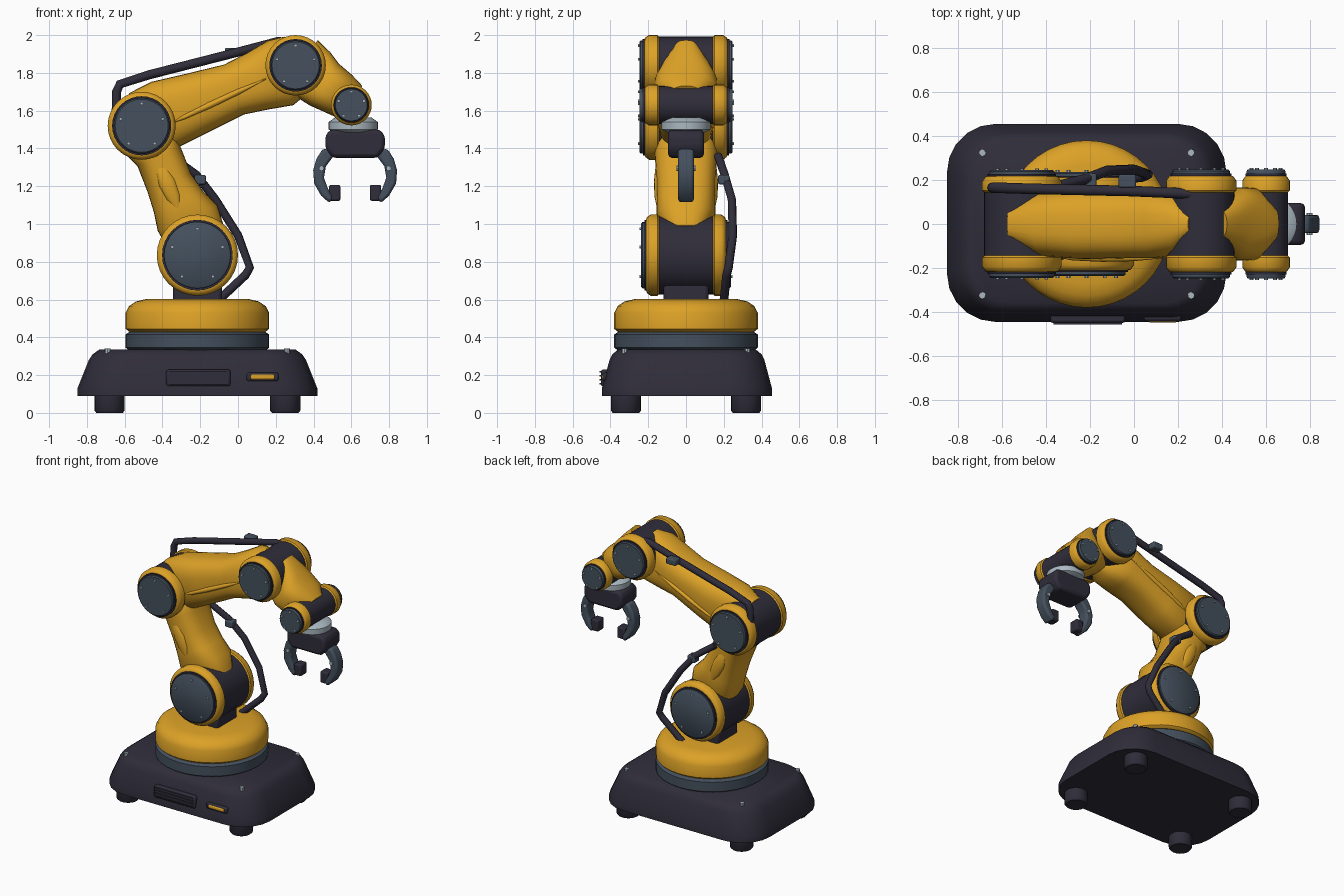
import bpy, bmesh, math
from mathutils import Vector as V

cube = bpy.data.objects.get("Cube")
if cube:
    bpy.data.objects.remove(cube)


def material(name, r, g, b):
    m = bpy.data.materials.new(name)
    m.use_nodes = True
    m.diffuse_color = (r, g, b, 1)
    m.node_tree.nodes["Principled BSDF"].inputs["Base Color"].default_value = (r, g, b, 1)
    return m


YELLOW = material("yellow paint", 0.72, 0.36, 0.02)
DARK = material("dark plastic", 0.029, 0.026, 0.042)
GREY = material("blue grey metal", 0.058, 0.08, 0.11)
LIGHT = material("light metal", 0.4, 0.48, 0.53)
X, Y, Z = V((1, 0, 0)), V((0, 1, 0)), V((0, 0, 1))


def loft(name, rings, mat, bevel=0, angle=40):
    """Skin a row of matching point rings and close both ends."""
    bm = bmesh.new()
    rows = [[bm.verts.new(p) for p in ring] for ring in rings]
    n = len(rows[0])
    for a, b in zip(rows, rows[1:]):
        for i in range(n):
            j = (i + 1) % n
            bm.faces.new((a[i], a[j], b[j], b[i]))
    bm.faces.new(rows[0])
    bm.faces.new(rows[-1])
    bmesh.ops.recalc_face_normals(bm, faces=bm.faces)
    mesh = bpy.data.meshes.new(name)
    bm.to_mesh(mesh)
    bm.free()
    mesh.materials.append(mat)
    mesh.shade_smooth()
    mesh.set_sharp_from_angle(angle=math.radians(angle))
    ob = bpy.data.objects.new(name, mesh)
    bpy.context.collection.objects.link(ob)
    if bevel:
        mod = ob.modifiers.new("soft edges", "BEVEL")
        mod.width, mod.segments = bevel, 2
    return ob


def oval(c, u, v, ru, rv, n=32, power=2):
    """Superellipse ring around c."""
    pts = []
    for i in range(n):
        a = math.tau * i / n
        ca, sa = math.cos(a), math.sin(a)
        e = 2 / power
        pts.append(c + u * math.copysign(abs(ca) ** e, ca) * ru
                   + v * math.copysign(abs(sa) ** e, sa) * rv)
    return pts


def turned(name, c, axis, profile, mat, n=32):
    """Turned solid; profile is (distance along axis, radius)."""
    c = V(c)
    u, v = (X, Z) if axis == Y else (X, Y)
    return loft(name, [oval(c + axis * d, u, v, r, r, n) for d, r in profile], mat)


def prism(name, pts, y0, y1, mat, bevel=0):
    return loft(name, [[V((x, y, z)) for x, z in pts] for y in (y0, y1)], mat, bevel, 30)


def box(name, c, size, mat, bevel=0):
    (x, y, z), (a, b, h) = c, [s / 2 for s in size]
    pts = [(x - a, z - h), (x + a, z - h), (x + a, z + h), (x - a, z + h)]
    return prism(name, pts, y - b, y + b, mat, bevel)


def rounded_rect(cx, cy, hx, hy, r, z, seg=5):
    pts = []
    for k, (sx, sy) in enumerate(((1, 1), (-1, 1), (-1, -1), (1, -1))):
        for i in range(seg + 1):
            a = math.pi / 2 * (k + i / seg)
            pts.append(V((cx + sx * (hx - r) + r * math.cos(a),
                          cy + sy * (hy - r) + r * math.sin(a), z)))
    return pts


def tube(name, pts, radius, mat):
    cu = bpy.data.curves.new(name, "CURVE")
    cu.dimensions = "3D"
    cu.bevel_depth, cu.bevel_resolution, cu.use_fill_caps = radius, 2, True
    sp = cu.splines.new("POLY")
    sp.points.add(len(pts) - 1)
    for p, co in zip(sp.points, pts):
        p.co = (*co, 1)
    sp.use_smooth = True
    cu.materials.append(mat)
    bpy.context.collection.objects.link(bpy.data.objects.new(name, cu))


# Base plinth, feet and corner bolts
CX = -0.215
loft("base", [rounded_rect(CX, 0.005, hx, hy, r, z) for hx, hy, r, z in (
    (0.635, 0.45, 0.22, 0.09), (0.635, 0.45, 0.22, 0.13), (0.575, 0.41, 0.2, 0.28),
    (0.555, 0.395, 0.19, 0.31), (0.52, 0.365, 0.17, 0.335))], DARK)
for sx in (-1, 1):
    for sy in (-1, 1):
        turned("foot", (CX + sx * 0.465, sy * 0.318, 0), Z,
               ((0, 0.07), (0.012, 0.08), (0.1, 0.08)), DARK, 20)
        turned("base_bolt", (CX + sx * 0.475, sy * 0.325, 0.315), Z,
               ((0, 0.016), (0.025, 0.016)), LIGHT, 8)

# Vent and lamp on the base front
box("vent", (-0.21, -0.425, 0.185), (0.34, 0.05, 0.09), DARK, 0.012)
for i in range(4):
    box("vent_slat", (-0.21, -0.435, 0.155 + i * 0.021), (0.31, 0.044, 0.007), DARK)
box("lamp_frame", (0.13, -0.42, 0.19), (0.17, 0.045, 0.046), DARK, 0.012)
box("lamp", (0.13, -0.425, 0.19), (0.13, 0.046, 0.026), YELLOW, 0.008)

# Turntable
turned("turntable_ring", (CX, 0, 0), Z,
       ((0.33, 0.36), (0.345, 0.38), (0.415, 0.38), (0.435, 0.35)), GREY, 40)
turned("turntable", (CX, 0, 0), Z,
       ((0.425, 0.355), (0.445, 0.38), (0.53, 0.38), (0.565, 0.362), (0.59, 0.325),
        (0.603, 0.27)), YELLOW, 40)
box("shoulder_mount", (CX, 0, 0.63), (0.26, 0.24, 0.12), DARK, 0.02)


# Pivot joints: dark drum, yellow collars, grey bolted caps
def joint(name, x, z, r, out):
    turned(name + "_drum", (x, 0, z), Y, ((-0.16, r - 0.008), (0.16, r - 0.008)), DARK)
    for s in (-1, 1):
        turned(name + "_collar", (x, 0, z), Y,
               [(s * d, q) for d, q in ((0.14, r - 0.012), (0.152, r), (out - 0.035, r),
                                        (out - 0.015, r - 0.014), (out - 0.01, r - 0.03))], YELLOW)
        turned(name + "_seal", (x, 0, z), Y,
               ((s * (out - 0.03), r * 0.87), (s * (out - 0.003), r * 0.87)), DARK)
        turned(name + "_cap", (x, 0, z), Y,
               ((s * (out - 0.03), r * 0.82), (s * (out + 0.008), r * 0.82),
                (s * (out + 0.015), r * 0.78)), GREY)
        for i in range(5):
            a = math.pi / 2 + math.tau * i / 5
            turned(name + "_bolt", (x + r * 0.65 * math.cos(a), 0, z + r * 0.65 * math.sin(a)), Y,
                   ((s * out, 0.009), (s * (out + 0.023), 0.009)), LIGHT, 6)


SHOULDER, ELBOW, WRIST, HAND = (CX, 0.835), (-0.51, 1.52), (0.305, 1.84), (0.6, 1.63)
joint("shoulder", *SHOULDER, 0.215, 0.222)
joint("elbow", *ELBOW, 0.18, 0.23)
joint("wrist", *WRIST, 0.16, 0.232)
joint("hand", *HAND, 0.108, 0.232)


# Arm links: stations are (fraction, sideways shift, half depth, half width)
def link(name, a, b, stations):
    a, b = V((a[0], 0, a[1])), V((b[0], 0, b[1]))
    d = (b - a).normalized()
    side = V((-d.z, 0, d.x))
    rings = [oval(a.lerp(b, t) + side * o, side, Y, h, w, 32, 2.7) for t, o, h, w in stations]
    loft(name, rings, YELLOW, 0, 50)


link("lower_arm", SHOULDER, ELBOW, (
    (0.12, -0.03, 0.16, 0.11), (0.27, -0.03, 0.172, 0.155), (0.4, -0.02, 0.142, 0.155),
    (0.55, -0.015, 0.125, 0.155), (0.75, -0.02, 0.125, 0.165), (0.85, -0.01, 0.145, 0.165),
    (0.97, 0, 0.15, 0.12)))
link("upper_arm", ELBOW, WRIST, (
    (0.0, 0.035, 0.15, 0.09), (0.15, 0.01, 0.188, 0.15), (0.35, 0.005, 0.167, 0.16),
    (0.6, 0, 0.142, 0.155), (0.75, -0.005, 0.16, 0.155), (0.9, -0.008, 0.184, 0.14),
    (1.0, 0, 0.163, 0.06)))
link("wrist_arm", WRIST, HAND, (
    (0.05, 0.02, 0.157, 0.08), (0.3, 0.015, 0.148, 0.13), (0.5, 0.005, 0.135, 0.165),
    (0.75, 0.01, 0.122, 0.165), (0.97, 0.01, 0.106, 0.09)))


# Raised ribs on both sides of the arm links
def rib(name, a, b, wide, y):
    a, b = V(a), V(b)
    d = b - a
    side = V((-d.z, 0, d.x)).normalized()
    for s in (-1, 1):
        loft(name, [oval(a.lerp(b, t) + Y * s * y, side, Y, wide * k, 0.022 * k, 12)
                    for t, k in ((0, 0.15), (0.12, 0.7), (0.4, 1), (0.7, 0.85), (1, 0.15))], YELLOW)


rib("lower_arm_rib", (-0.42, 0, 1.32), (-0.31, 0, 1.07), 0.045, 0.148)
rib("upper_arm_rib", (-0.34, 0, 1.54), (0.15, 0, 1.77), 0.018, 0.15)

# Cables and their clips
tube("lower_cable", ((-0.11, 0.2, 0.59), (0.04, 0.215, 0.73), (0.063, 0.225, 0.77),
                     (0.0, 0.248, 0.94), (-0.12, 0.243, 1.13), (-0.22, 0.205, 1.26),
                     (-0.36, 0.17, 1.36)), 0.023, DARK)
tube("upper_cable", ((-0.645, 0.165, 1.58), (-0.643, 0.165, 1.7), (-0.625, 0.165, 1.74),
                     (-0.47, 0.16, 1.79), (-0.02, 0.15, 1.905), (0.21, 0.14, 1.966),
                     (0.3, 0.135, 1.96)), 0.024, DARK)
box("lower_clip", (-0.2, 0.2, 1.235), (0.06, 0.06, 0.05), GREY, 0.008)
box("upper_clip", (-0.03, 0.195, 1.91), (0.08, 0.06, 0.045), GREY, 0.008)

# Gripper: collar, palm, curved fingers with pads
GX = 0.62
turned("gripper_collar", (GX - 0.01, 0, 0), Z,
       ((1.485, 0.1), (1.5, 0.13), (1.54, 0.13), (1.565, 0.095)), LIGHT)
palm = [(0.13, 1.5), (0.158, 1.47), (0.158, 1.4), (0.12, 1.35)]
prism("palm", [(GX + x, z) for x, z in palm] + [(GX - x, z) for x, z in reversed(palm)],
      -0.095, 0.095, DARK, 0.025)
finger = [(0.1, 1.38), (0.17, 1.4), (0.205, 1.345), (0.222, 1.285), (0.217, 1.215),
          (0.18, 1.15), (0.135, 1.11), (0.115, 1.14), (0.145, 1.19), (0.165, 1.245),
          (0.155, 1.305), (0.125, 1.345)]
for s in (-1, 1):
    prism("finger", [(GX + s * x, z) for x, z in finger], -0.042, 0.042, GREY, 0.014)
    box("finger_pad", (GX + s * 0.108, 0, 1.165), (0.06, 0.075, 0.085), DARK, 0.01)
    turned("finger_pin", (GX + s * 0.178, 0, 1.295), Y,
           ((-0.05, 0.014), (0.05, 0.014)), LIGHT, 8)
